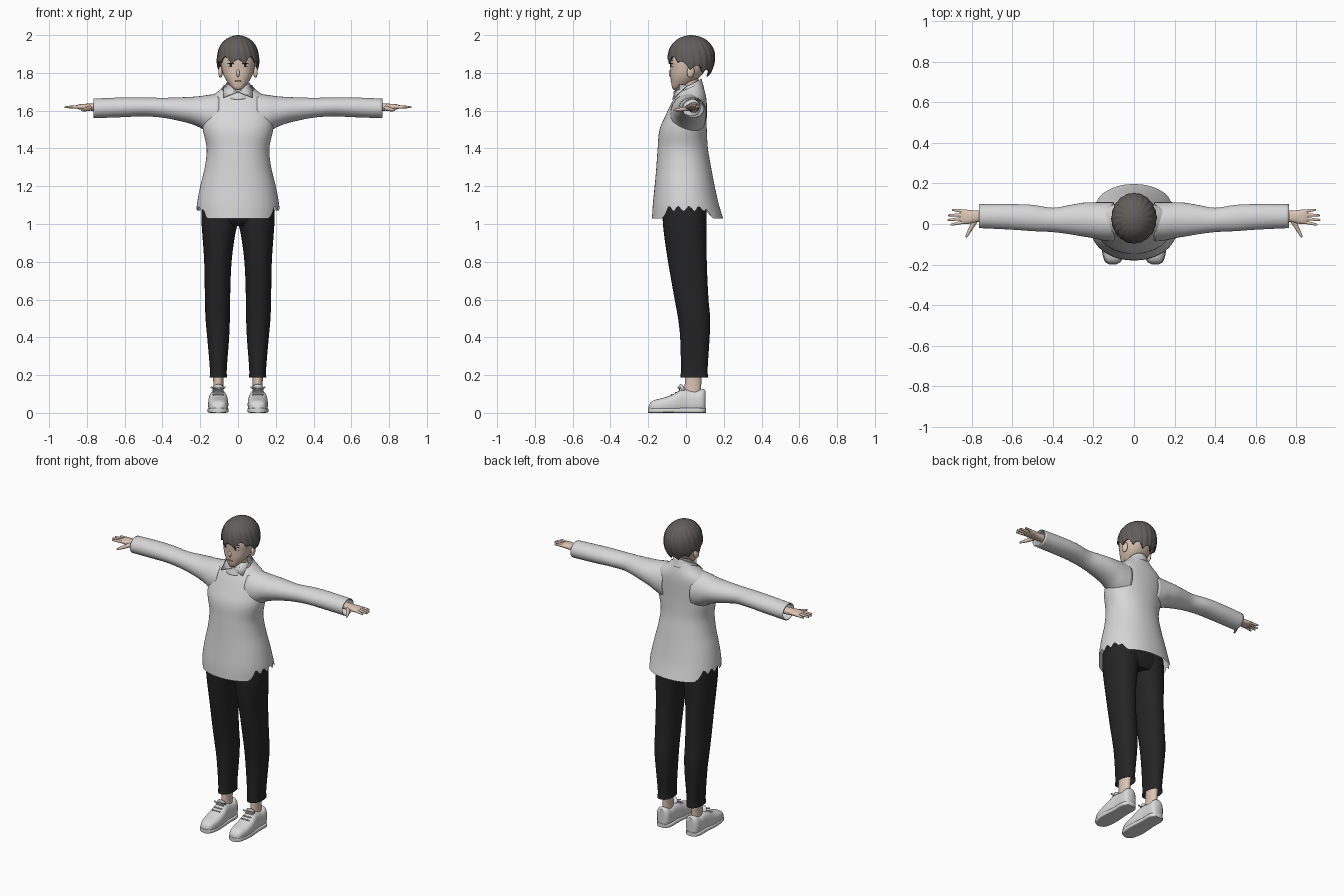
import bpy, bmesh, math
from mathutils import Vector, Euler

if "Cube" in bpy.data.objects:
    bpy.data.objects.remove(bpy.data.objects["Cube"], do_unlink=True)


def material(name, r, g, b):
    m = bpy.data.materials.new(name)
    m.use_nodes = True
    m.diffuse_color = (r, g, b, 1)
    m.node_tree.nodes["Principled BSDF"].inputs["Base Color"].default_value = (r, g, b, 1)
    return m


WHITE = material("white cloth", .68, .68, .69)
SHOE = material("white leather", .7, .7, .71)
BLACK = material("black cloth", .018, .018, .018)
SKIN = material("skin", .72, .56, .46)
HAIR = material("dark grey hair", .12, .11, .105)
INK = material("dark eye", .02, .017, .016)
EYE = material("eye white", .75, .75, .75)
LIP = material("lip", .4, .2, .16)


def finish(bm, name, mat, mirror=False, thick=0, recalc=True):
    if recalc:
        bmesh.ops.recalc_face_normals(bm, faces=bm.faces[:])
    mesh = bpy.data.meshes.new(name)
    bm.to_mesh(mesh)
    bm.free()
    mesh.materials.append(mat)
    mesh.shade_smooth()
    mesh.set_sharp_from_angle(angle=math.radians(50))
    obj = bpy.data.objects.new(name, mesh)
    bpy.context.collection.objects.link(obj)
    if thick:
        mod = obj.modifiers.new("thickness", 'SOLIDIFY')
        mod.thickness = thick
        mod.offset = -1
    if mirror:
        obj.modifiers.new("mirror", 'MIRROR').use_axis = (True, False, False)
    return obj


def sample(keys, t):
    """Smooth interpolation of section bounds at position t."""
    t = min(max(t, keys[0][0]), keys[-1][0])
    i = 0
    while i < len(keys) - 2 and t > keys[i + 1][0]:
        i += 1
    a, b = keys[i], keys[i + 1]
    before, after = keys[max(i - 1, 0)], keys[min(i + 2, len(keys) - 1)]
    d = b[0] - a[0]
    s = (t - a[0]) / d
    out = []
    for k in range(1, len(a)):
        m0 = (b[k] - before[k]) / (b[0] - before[0]) * d
        m1 = (after[k] - a[k]) / (after[0] - a[0]) * d
        c = b[k] - a[k]
        out.append(a[k] + s * (m0 + s * (3 * c - 2 * m0 - m1 + s * (m0 + m1 - 2 * c))))
    return out


def loft(name, axis, keys, mat, segs=32, rows=30, power=2, start=None, end=None,
         caps=(True, True), ripple=0, mirror=False, thick=0):
    """Skin of oval sections; key = position, low/high bounds (or half width) and low/high bounds."""
    keys = [(k[0], -k[1], *k[1:]) if len(k) == 4 else k for k in keys]
    bm = bmesh.new()
    rings = []
    for j in range(rows + 1):
        ring = []
        for i in range(segs):
            a = math.tau * i / segs
            t0 = start(a) if start else keys[0][0]
            t1 = end(a) if end else keys[-1][0]
            t = t0 + (t1 - t0) * j / rows
            u0, u1, v0, v1 = sample(keys, t)
            f = 1 + ripple * math.cos(20 * a + 30 * t)
            c, s = math.cos(a), math.sin(a)
            u = (u0 + u1) / 2 + f * (u1 - u0) / 2 * math.copysign(abs(c) ** (2 / power), c)
            v = (v0 + v1) / 2 + f * (v1 - v0) / 2 * math.copysign(abs(s) ** (2 / power), s)
            ring.append(bm.verts.new({'x': (t, u, v), 'y': (u, t, v), 'z': (u, v, t)}[axis]))
        rings.append(ring)
    for low, high in zip(rings, rings[1:]):
        for i in range(segs):
            n = (i + 1) % segs
            bm.faces.new((low[i], low[n], high[n], high[i]))
    for ring, closed in ((rings[0], caps[0]), (rings[-1], caps[1])):
        if closed:
            bm.faces.new(ring)
    return finish(bm, name, mat, mirror, thick)


def rods(name, items, mat, mirror=True):
    """Tapered round rods with rounded tips: start, end, two radii."""
    bm = bmesh.new()
    for p, q, r0, r1 in items:
        p, q = Vector(p), Vector(q)
        turn = (q - p).to_track_quat('Z', 'Y').to_matrix().to_4x4()
        turn.translation = (p + q) / 2
        bmesh.ops.create_cone(bm, cap_ends=True, segments=10, radius1=r0, radius2=r1,
                              depth=(q - p).length, matrix=turn)
        tip = bmesh.ops.create_uvsphere(bm, u_segments=10, v_segments=6, radius=r1)
        bmesh.ops.translate(bm, verts=tip["verts"], vec=q)
    return finish(bm, name, mat, mirror)


def ball(name, at, size, mat, mirror=False, turn=(0, 0, 0)):
    bm = bmesh.new()
    bmesh.ops.create_uvsphere(bm, u_segments=20, v_segments=12, radius=1)
    bmesh.ops.scale(bm, verts=bm.verts, vec=size)
    bmesh.ops.rotate(bm, verts=bm.verts, matrix=Euler(turn).to_matrix())
    bmesh.ops.translate(bm, verts=bm.verts, vec=at)
    return finish(bm, name, mat, mirror)


def step(x, lo, hi):
    x = min(max((x - lo) / (hi - lo), 0), 1)
    return x * x * (3 - 2 * x)


# Shirt body with ragged side slits
def shirt_hem(a):
    side = step(math.cos(a) ** 2, .5, .75)
    return 1.03 + side * (.05 + .014 * math.sin(22 * a))


loft("shirt_body", 'z', [
    (1.02, .222, -.18, .2), (1.1, .218, -.176, .175), (1.2, .2, -.166, .152),
    (1.3, .176, -.157, .133), (1.4, .166, -.15, .116), (1.5, .186, -.14, .11),
    (1.58, .19, -.106, .11), (1.64, .18, -.077, .11), (1.67, .155, -.06, .107),
    (1.695, .115, -.048, .102), (1.72, .085, -.037, .094), (1.76, .058, -.028, .08)],
    WHITE, segs=96, rows=44, power=2.15, start=shirt_hem,
    end=lambda a: 1.725 + .03 * math.sin(a), caps=(False, False))

# Sleeves, open at the cuffs
loft("sleeves", 'x', [
    (.1, -.085, .108, 1.46, 1.69), (.16, -.08, .108, 1.485, 1.683), (.2, -.07, .107, 1.51, 1.677),
    (.25, -.062, .105, 1.53, 1.673), (.32, -.05, .093, 1.548, 1.67), (.4, -.04, .08, 1.563, 1.668),
    (.5, -.035, .094, 1.57, 1.67), (.6, -.028, .098, 1.566, 1.67), (.765, -.02, .098, 1.56, 1.664)],
    WHITE, rows=40, caps=(False, False), mirror=True, thick=.005)

# Collar band and its two points
loft("collar_band", 'z', [
    (1.64, .09, -.08, .11), (1.7, .076, -.06, .103), (1.74, .066, -.046, .09), (1.78, .058, -.034, .08)],
    WHITE, rows=8, start=lambda a: 1.69 + .03 * math.sin(a),
    end=lambda a: 1.737 + .033 * math.sin(a), caps=(False, False), thick=.004)
bm = bmesh.new()
bm.faces.new([bm.verts.new(p) for p in (
    (.003, -.066, 1.7), (.078, -.064, 1.67), (.078, .005, 1.735), (.05, -.034, 1.74))])
finish(bm, "collar_points", WHITE, True, .005, recalc=False)

# Trousers
loft("trouser_legs", 'z', [
    (.188, .058, .15, -.03, .118), (.22, .06, .148, -.027, .114), (.4, .047, .163, -.031, .125),
    (.5, .043, .172, -.042, .128), (.6, .042, .175, -.06, .119), (.8, .034, .179, -.095, .11),
    (.95, .014, .189, -.117, .109), (1.03, -.005, .194, -.124, .109), (1.1, -.01, .19, -.125, .108)],
    BLACK, rows=36, power=2.2, caps=(False, True), mirror=True)
loft("trouser_seat", 'z', [(.99, .15, -.09, .09), (1.03, .19, -.122, .108), (1.15, .175, -.12, .105)],
     BLACK, rows=8, power=2.5)

# Ankles and shoes
loft("ankles", 'z', [(.06, .07, .135, -.02, .085), (.13, .078, .13, -.008, .08), (.24, .073, .135, -.005, .088)],
     SKIN, rows=8, mirror=True)
loft("shoes", 'y', [
    (-.198, .09, .118, .004, .036), (-.192, .074, .134, .002, .052), (-.17, .061, .147, 0, .067),
    (-.12, .052, .157, 0, .08), (-.07, .052, .158, 0, .098), (-.03, .056, .154, 0, .12),
    (0, .06, .15, 0, .124), (.05, .06, .15, 0, .116), (.09, .064, .146, 0, .126),
    (.103, .078, .132, .004, .118)], SHOE, power=2.7, mirror=True)
loft("shoe_soles", 'y', [
    (-.2, .088, .12, 0, .026), (-.192, .07, .138, 0, .026), (-.165, .056, .152, 0, .026),
    (-.1, .049, .161, 0, .026), (0, .055, .155, 0, .026), (.08, .057, .153, 0, .026),
    (.105, .078, .132, 0, .026)], SHOE, power=5, mirror=True)
ball("shoe_tongues", (.105, -.018, .128), (.03, .011, .027), SHOE, True, (.5, 0, 0))
laces = [((.078, y, z), (.132, y, z), .004, .004)
         for y, z in ((-.075, .097), (-.055, .108), (-.035, .12))]
laces += [((.105, -.035, .127), (.105 + s * .035, -.04, .135), .003, .005) for s in (-1, 1)]
rods("shoe_laces", laces, SHOE)

# Hands
loft("palms", 'x', [
    (.6, .01, .07, 1.59, 1.645), (.75, .012, .068, 1.598, 1.638), (.785, .008, .066, 1.6, 1.637),
    (.82, 0, .07, 1.604, 1.636), (.85, 0, .072, 1.608, 1.632), (.858, .005, .068, 1.613, 1.628)],
    SKIN, segs=20, rows=16, power=2.4, mirror=True)
fingers = [((.845, .009 + .018 * i, 1.62), (tip, y, 1.619), .0095, .0055)
           for i, (tip, y) in enumerate(((.9, -.003), (.914, .02), (.912, .043), (.893, .07)))]
fingers.append(((.785, .015, 1.613), (.81, -.03, 1.606), .014, .01))
fingers.append(((.81, -.03, 1.606), (.826, -.06, 1.603), .01, .006))
rods("fingers", fingers, SKIN)

# Neck, head and ears
loft("neck", 'z', [(1.66, .058, -.02, .075), (1.72, .047, -.022, .064), (1.8, .05, -.03, .07)],
     SKIN, rows=8)
loft("head", 'z', [
    (1.709, .012, -.064, -.04), (1.717, .026, -.072, -.015), (1.745, .051, -.078, .03),
    (1.78, .073, -.082, .075), (1.82, .086, -.083, .105), (1.87, .092, -.084, .125),
    (1.93, .08, -.066, .11), (1.97, .045, -.03, .075)], SKIN, power=2.3)
ball("ears", (.092, .025, 1.805), (.012, .02, .031), SKIN, True, (-.15, 0, .2))

# Face
ball("nose", (0, -.08, 1.8), (.009, .011, .021), SKIN, turn=(-.15, 0, 0))
ball("mouth", (0, -.079, 1.757), (.017, .004, .003), LIP)
ball("eyes", (.039, -.074, 1.84), (.018, .005, .01), EYE, True, (0, 0, .3))
ball("irises", (.038, -.077, 1.84), (.008, .004, .0095), INK, True, (0, 0, .3))
ball("lashes", (.039, -.076, 1.85), (.02, .005, .003), INK, True, (0, -.05, .3))
ball("brows", (.04, -.077, 1.868), (.021, .004, .003), HAIR, True, (0, .1, .3))


# Hair with a ragged fringe
def hair_edge(a):
    front = step(-math.sin(a), .1, .8)
    return 1.775 + .068 * front + .04 * math.cos(a) ** 2 + .028 * abs(math.sin(5 * a))


loft("hair", 'z', [
    (1.77, .085, -.08, .115), (1.8, .1, -.089, .132), (1.85, .111, -.095, .149),
    (1.9, .108, -.094, .152), (1.94, .096, -.081, .138), (1.97, .073, -.056, .113),
    (1.987, .049, -.03, .085), (1.996, .026, -.002, .058), (2, .006, .02, .035)],
    HAIR, segs=120, rows=40, start=hair_edge, caps=(False, True), ripple=.015, thick=.008)
